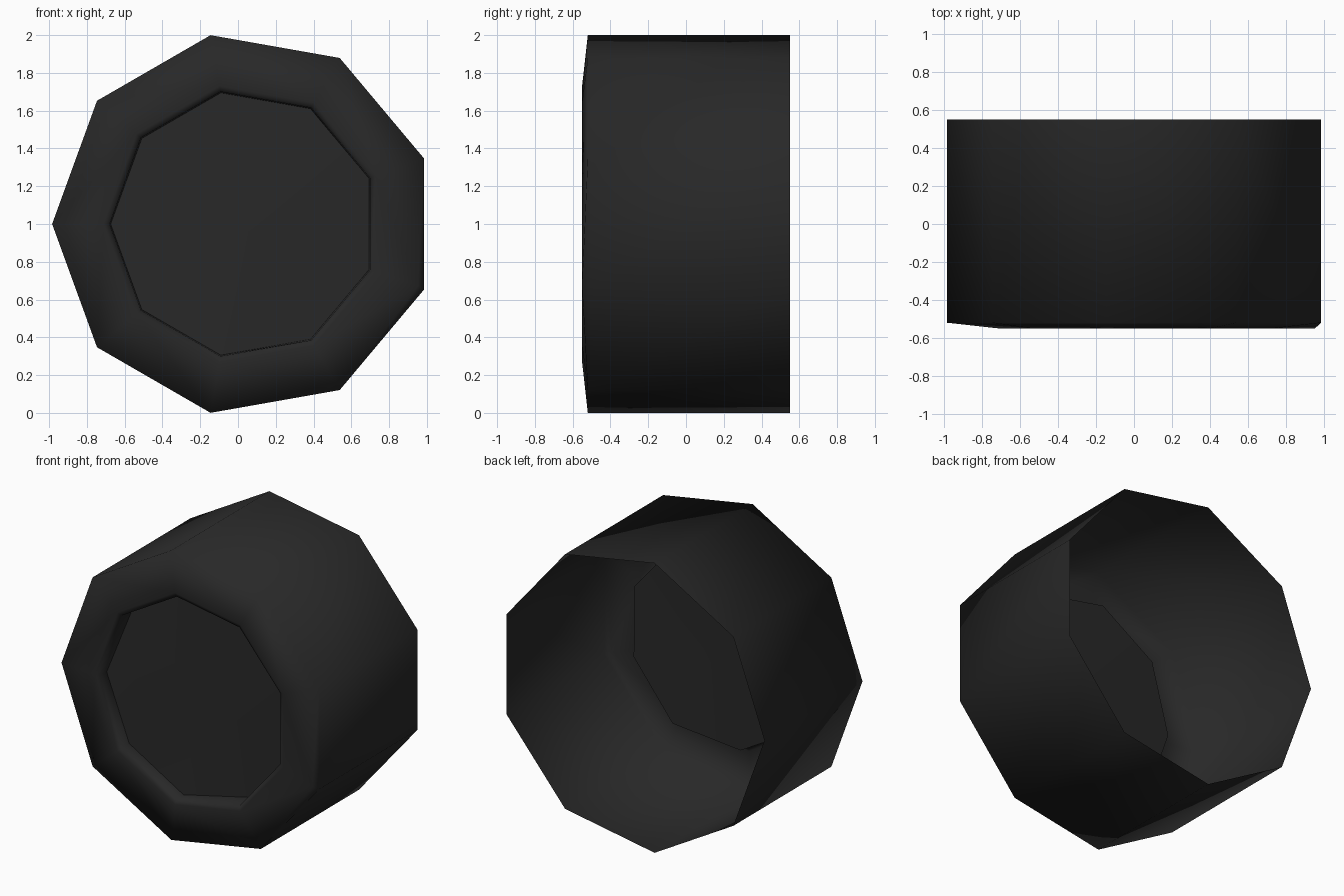
import bpy, bmesh, math

if "Cube" in bpy.data.objects:
    bpy.data.objects.remove(bpy.data.objects["Cube"])

SIDES = 9
CX, CZ = 0.031, 1.0

# One flat colour
rubber = bpy.data.materials.new("dark_rubber")
rubber.diffuse_color = (0.021, 0.021, 0.021, 1)
rubber.use_nodes = True
rubber.node_tree.nodes["Principled BSDF"].inputs["Base Color"].default_value = rubber.diffuse_color


def ring(r, depths):
    """Nine-sided ring of points, with one depth or a depth per corner."""
    if not isinstance(depths, list):
        depths = [depths] * SIDES
    angles = [math.radians(20 + 40 * i) for i in range(SIDES)]
    return [(CX + r * math.cos(a), y, CZ + r * math.sin(a)) for a, y in zip(angles, depths)]


def add_object(name, verts, faces):
    mesh = bpy.data.meshes.new(name)
    mesh.from_pydata(verts, [], faces)
    mesh.materials.append(rubber)
    obj = bpy.data.objects.new(name, mesh)
    bpy.context.collection.objects.link(obj)
    bm = bmesh.new()
    bm.from_mesh(mesh)
    bmesh.ops.recalc_face_normals(bm, faces=bm.faces)
    bm.faces.ensure_lookup_table()
    # Sidewall and hub must face the front
    if bm.faces[-1].normal.y > 0:
        bmesh.ops.reverse_faces(bm, faces=bm.faces)
    for f in bm.faces:
        f.smooth = True
    bm.to_mesh(mesh)
    bm.free()


# Slightly uneven rim of the recessed hub
hub_rim = ring(0.705, [-0.425, -0.43, -0.41, -0.43, -0.47, -0.46, -0.465, -0.40, -0.42])

# Tyre: recess wall, lip, tread and sidewall (sidewall last); back left open
profile = [(0.711, -0.535), (0.742, -0.55), (1.015, -0.52), (1.015, 0.55)]
verts = hub_rim + [p for r, y in profile for p in ring(r, y)]
bulge = len(verts)
verts.append((0.953, -0.55, 0.672))      # extra corner on the lower right sidewall
faces = []
for k in (0, 1, 3, 2):
    a, b = k * SIDES, (k + 1) * SIDES
    for i in range(SIDES):
        j = (i + 1) % SIDES
        if k == 2 and i == SIDES - 1:
            faces += [(a + i, a + j, bulge), (a + j, b + j, bulge), (b + j, b + i, bulge)]
        elif k == 2 and j == SIDES - 1:
            faces += [(a + i, a + j, bulge), (a + i, bulge, b + i), (bulge, b + j, b + i)]
        else:
            faces.append((a + i, a + j, b + j, b + i))
add_object("tyre", verts, faces)

# Hub disc set back in the opening
add_object("hub_disc", hub_rim + [(CX, -0.434, CZ)],
           [(i, (i + 1) % SIDES, SIDES) for i in range(SIDES)])
